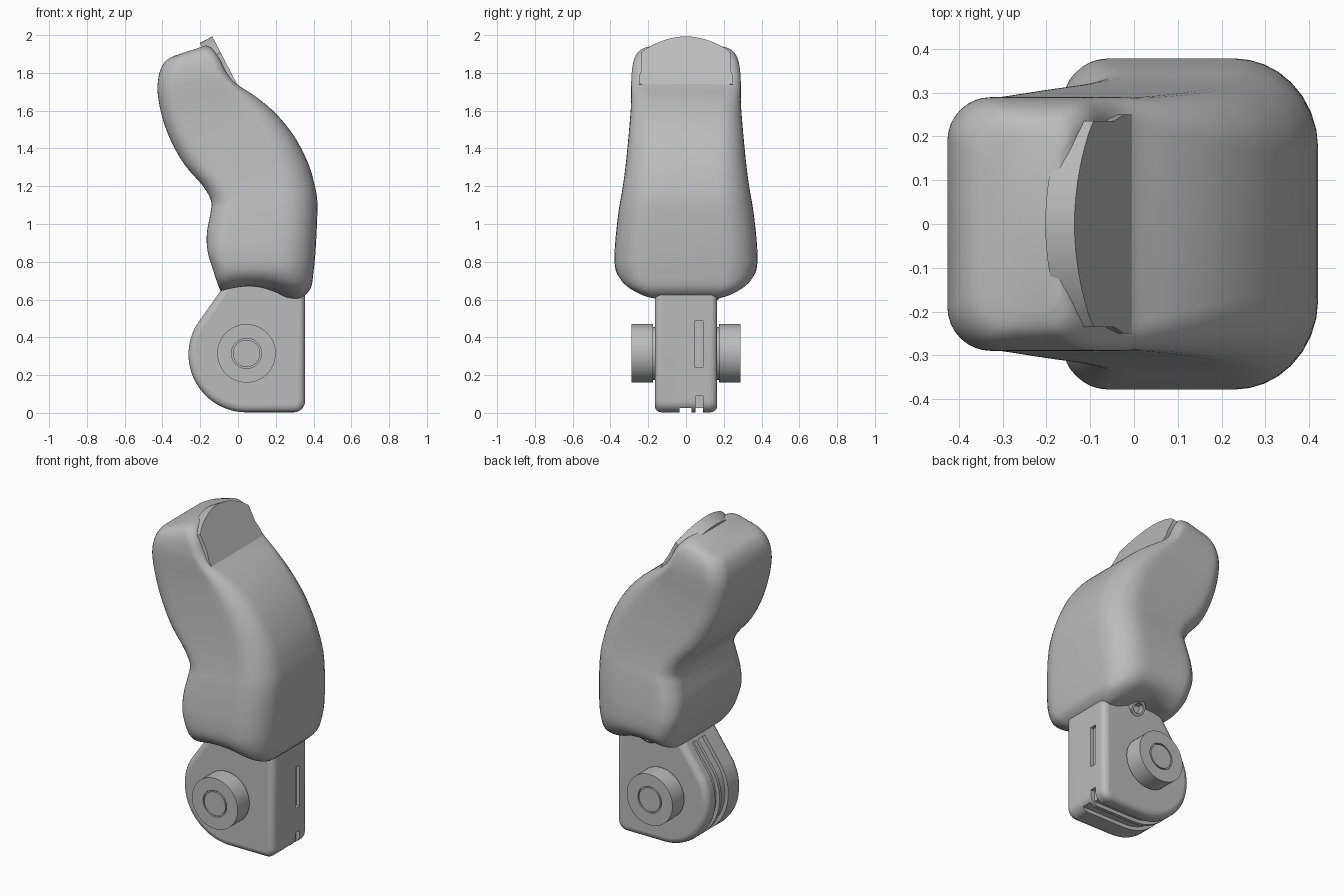
import bpy, bmesh, math
from mathutils import Vector

cube = bpy.data.objects.get("Cube")
if cube:
    bpy.data.objects.remove(cube, do_unlink=True)

grey = bpy.data.materials.new("plain grey")
grey.use_nodes = True
grey.diffuse_color = (0.5, 0.5, 0.5, 1)
grey.node_tree.nodes["Principled BSDF"].inputs["Base Color"].default_value = (0.5, 0.5, 0.5, 1)


def make(name, verts, faces, angle=35):
    """Mesh object with consistent normals and smooth shading by angle."""
    mesh = bpy.data.meshes.new(name)
    mesh.from_pydata([tuple(v) for v in verts], [], faces)
    bm = bmesh.new()
    bm.from_mesh(mesh)
    bmesh.ops.remove_doubles(bm, verts=bm.verts, dist=1e-5)
    bmesh.ops.recalc_face_normals(bm, faces=bm.faces)
    bm.to_mesh(mesh)
    bm.free()
    mesh.materials.append(grey)
    obj = bpy.data.objects.new(name, mesh)
    bpy.context.collection.objects.link(obj)
    smooth(obj, angle)
    return obj


def smooth(obj, angle=35):
    bpy.ops.object.select_all(action="DESELECT")
    obj.select_set(True)
    bpy.context.view_layer.objects.active = obj
    bpy.ops.object.shade_smooth_by_angle(angle=math.radians(angle))


def apply_modifiers(obj):
    bpy.context.view_layer.update()
    deps = bpy.context.evaluated_depsgraph_get()
    obj.data = bpy.data.meshes.new_from_object(obj.evaluated_get(deps))
    obj.modifiers.clear()
    smooth(obj)


def slab(name, outline, y0, y1):
    """Extrude an (x, z) outline along y."""
    n = len(outline)
    verts = [(x, y, z) for y in (y0, y1) for x, z in outline]
    faces = [tuple(range(n)), tuple(range(2 * n - 1, n - 1, -1))]
    faces += [(i, (i + 1) % n, n + (i + 1) % n, n + i) for i in range(n)]
    return make(name, verts, faces)


def arc(cx, cz, r, a0, a1, n):
    return [(cx + r * math.cos(math.radians(a0 + (a1 - a0) * i / n)),
             cz + r * math.sin(math.radians(a0 + (a1 - a0) * i / n))) for i in range(n + 1)]


# Curved body: stations of left x, left z, right x, right z, half width, left and right radius, bow
stations = [
    (-.09, .645, .28, .60, .20, .05, .10, .045),
    (-.094, .65, .335, .61, .27, .06, .12, .045),
    (-.11, .69, .385, .66, .335, .07, .15, .03),
    (-.13, .75, .40, .75, .372, .09, .17, .01),
    (-.16, .85, .41, .85, .378, .10, .18, 0),
    (-.165, .95, .418, 1.0, .367, .11, .18, 0),
    (-.147, 1.05, .42, 1.12, .352, .11, .18, 0),
    (-.142, 1.12, .405, 1.21, .337, .11, .17, 0),
    (-.185, 1.20, .37, 1.325, .322, .10, .16, 0),
    (-.28, 1.31, .30, 1.46, .308, .10, .14, 0),
    (-.35, 1.43, .205, 1.58, .297, .10, .12, 0),
    (-.40, 1.56, .10, 1.67, .290, .10, .09, 0),
    (-.425, 1.69, -.005, 1.74, .290, .10, .06, 0),
    (-.422, 1.77, -.06, 1.80, .288, .10, .05, 0),
    (-.405, 1.83, -.10, 1.88, .275, .10, .05, 0),
    (-.375, 1.87, -.14, 1.93, .245, .09, .05, 0),
    (-.33, 1.893, -.17, 1.945, .20, .08, .05, 0),
]


def refine(rows, steps=4):
    out = []
    for i in range(len(rows) - 1):
        a, b, c, d = (rows[max(0, min(len(rows) - 1, i + k))] for k in (-1, 0, 1, 2))
        for s in range(steps):
            t = s / steps
            out.append([.5 * (2 * q + (r - p) * t + (2 * p - 5 * q + 4 * r - w) * t * t
                              + (3 * q - p - 3 * r + w) * t ** 3)
                        for p, q, r, w in zip(a, b, c, d)])
    return out + [rows[-1]]


def half_section(row):
    lx, lz, rx, rz, w, rl, rr, bow = row
    left, right = Vector((lx, 0, lz)), Vector((rx, 0, rz))
    length = (right - left).length
    flat = [(rl + (length - rl - rr) * i / 8, w) for i in range(1, 8)]
    path = (arc(rl, w - rl, rl, 180, 90, 8) + flat
            + arc(length - rr, w - rr, rr, 90, 0, 8))
    pts = []
    for d, y in path:
        p = left.lerp(right, d / length)
        pts.append(Vector((p.x, y, p.z + bow * math.sin(math.pi * d / length))))
    return pts


verts, faces = [], []
for row in refine(stations):
    half = half_section(row)
    m = len(half)
    verts += half + [Vector((p.x, -p.y, p.z)) for p in reversed(half)]
ring = 2 * m
rows = len(verts) // ring
for r in range(rows - 1):
    for i in range(ring):
        j = (i + 1) % ring
        faces.append((r * ring + i, r * ring + j, (r + 1) * ring + j, (r + 1) * ring + i))
for base in (0, (rows - 1) * ring):
    faces += [(base + k, base + k + 1, base + ring - 2 - k, base + ring - 1 - k) for k in range(m - 1)]
make("curved_body", verts, faces, 50)

# Rounded top plate leaning along the upper face
along, out = Vector((-.46, 0, .888)), Vector((.888, 0, .46))
origin = Vector((-.005, 0, 1.74))
edge = [(-.25, 0), (-.25, .04), (-.235, .09), (-.235, .19)]
edge += [(-.235 + .47 * i / 16, .19 + .095 * math.sin(math.pi * i / 16) ** .8) for i in range(1, 16)]
edge += [(-y, s) for y, s in reversed(edge[:4])]
n = len(edge)
plate = [origin + along * s + out * depth + Vector((0, y, 0)) for depth in (0, -.075) for y, s in edge]
sides = [(i, (i + 1) % n, n + (i + 1) % n, n + i) for i in range(n)]
make("top_plate", plate, [tuple(range(n)), tuple(range(2 * n - 1, n - 1, -1))] + sides)

# Lower block with rounded rims
hub_x, hub_z, hub_r = .045, .31, .307
outline = [(.355, .74), (-.06, .70), (-.1, .635)]
outline += arc(hub_x, hub_z, hub_r, 150, 270, 36)
outline += arc(.295, .063, .06, -90, 0, 8)
block = slab("lower_block", outline, -.165, .165)
bevel = block.modifiers.new("rim", "BEVEL")
bevel.width, bevel.segments, bevel.limit_method = .035, 4, "ANGLE"
bevel.angle_limit = math.radians(45)
apply_modifiers(block)

# Two grooves round the bottom and back, and a slot in the side
inner = arc(hub_x, hub_z, .285, 270, 150, 30) + [(-.08, .62)]
outer = [(-.2, .66)] + arc(hub_x, hub_z, .4, 150, 270, 30)
corner = [(.42, -.09), (.42, .09), (.33, .09), (.33, .025)]
plain = [(.42, -.09), (.42, .025)]
slot = [(.335, .24), (.42, .24), (.42, .49), (.335, .49)]
for name, shape, y0, y1 in (("groove_cutter", inner + outer + plain, -.035, .03),
                            ("wire_groove_cutter", inner + outer + corner, .05, .09),
                            ("slot_cutter", slot, .048, .09)):
    cutter = slab(name, shape, y0, y1)
    cut = block.modifiers.new(name, "BOOLEAN")
    cut.object, cut.operation, cut.solver = cutter, "DIFFERENCE", "EXACT"
    apply_modifiers(block)
    bpy.data.objects.remove(cutter, do_unlink=True)


def lathe(name, profile, centre, axis, segs=48):
    """Revolve (radius, distance) points round an axis."""
    turn = Vector(axis).to_track_quat("Z", "Y")
    pts, quads = [], []
    for r, h in profile:
        for i in range(segs):
            a = math.tau * i / segs
            pts.append(Vector(centre) + turn @ Vector((r * math.cos(a), r * math.sin(a), h)))
    for k in range(len(profile) - 1):
        for i in range(segs):
            j = (i + 1) % segs
            quads.append((k * segs + i, k * segs + j, (k + 1) * segs + j, (k + 1) * segs + i))
    last = (len(profile) - 1) * segs
    quads += [tuple(range(segs)), tuple(range(last, last + segs))]
    return make(name, pts, quads)


# Side discs with a ringed hub
disc = [(.14, .15), (.14, .175), (.155, .175), (.155, .288), (.08, .288),
        (.08, .276), (.072, .276), (.072, .288)]
for side, name in ((-1, "front_disc"), (1, "back_disc")):
    lathe(name, disc, (.045, 0, .315), (0, side, 0))

# Small hollow socket tucked under the body
socket = [(.045, -.06), (.045, .03), (.03, .03), (.03, -.02)]
lathe("under_socket", socket, (.13, .17, .65), (0, .7, -.5), 24)
